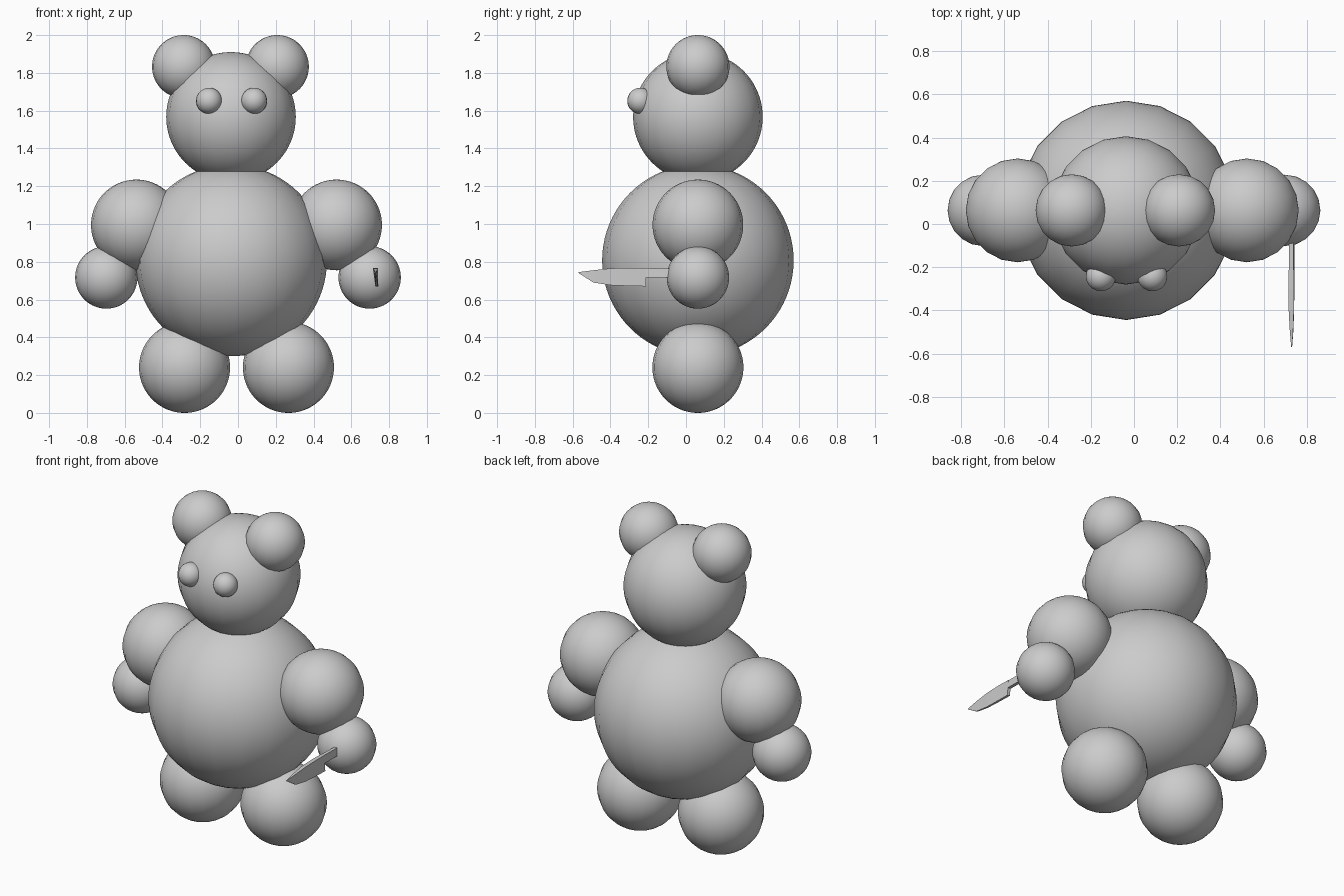
import bpy, bmesh

if "Cube" in bpy.data.objects:
    bpy.data.objects.remove(bpy.data.objects["Cube"])

CY = 0.063  # shared depth of all the body balls


def ball(name, x, z, r, y=CY):
    """Smooth ball: 20 sides around, fine rings top to bottom."""
    bpy.ops.mesh.primitive_uv_sphere_add(segments=20, ring_count=40, radius=r, location=(x, y, z))
    ob = bpy.context.object
    ob.name = name
    bpy.ops.object.shade_smooth()
    return ob


def pair(name, mid, dx, z, r, y=CY):
    """Left and right copies either side of a middle line."""
    for side, s in (("left", -1), ("right", 1)):
        ball(f"{name}_{side}", mid + s * dx, z, r, y)


# torso and head
ball("body", -0.036, 0.807, 0.507)
ball("head", -0.037, 1.567, 0.343)

# ears and eyes
pair("ear", -0.04, 0.248, 1.833, 0.167)
pair("eye", -0.034, 0.119, 1.652, 0.069, y=-0.242)

# limbs
pair("arm", -0.008, 0.53, 0.995, 0.24)
pair("hand", 0.0, 0.697, 0.717, 0.165)
pair("leg", -0.008, 0.275, 0.241, 0.241)


def loft(name, sections, x0, lean):
    """Flat-faced bar lofted along y from (y, z_top, z_bottom, half_top, half_bottom)."""
    bm = bmesh.new()
    rings = []
    for y, zt, zb, ht, hb in sections:
        pts = ((-ht, zt), (ht, zt), (hb, zb), (-hb, zb))
        rings.append([bm.verts.new((x0 + dx - lean * (z - 0.72), y, z)) for dx, z in pts])
    for a, b in zip(rings, rings[1:]):
        for i in range(4):
            j = (i + 1) % 4
            bm.faces.new((a[i], a[j], b[j], b[i]))
    bm.faces.new(rings[0][::-1])
    bm.faces.new(rings[-1])
    bmesh.ops.recalc_face_normals(bm, faces=bm.faces)
    me = bpy.data.meshes.new(name)
    bm.to_mesh(me)
    bm.free()
    ob = bpy.data.objects.new(name, me)
    bpy.context.collection.objects.link(ob)


# knife held in the right hand
loft("knife_handle", [(0.04, 0.763, 0.715, 0.010, 0.010),
                      (-0.212, 0.766, 0.718, 0.010, 0.010)], 0.731, 0.08)
loft("knife_blade", [(-0.212, 0.767, 0.670, 0.012, 0.008),
                     (-0.30, 0.768, 0.672, 0.013, 0.007),
                     (-0.40, 0.765, 0.676, 0.012, 0.006),
                     (-0.49, 0.755, 0.690, 0.008, 0.004),
                     (-0.570, 0.745, 0.741, 0.002, 0.002)], 0.731, 0.08)
